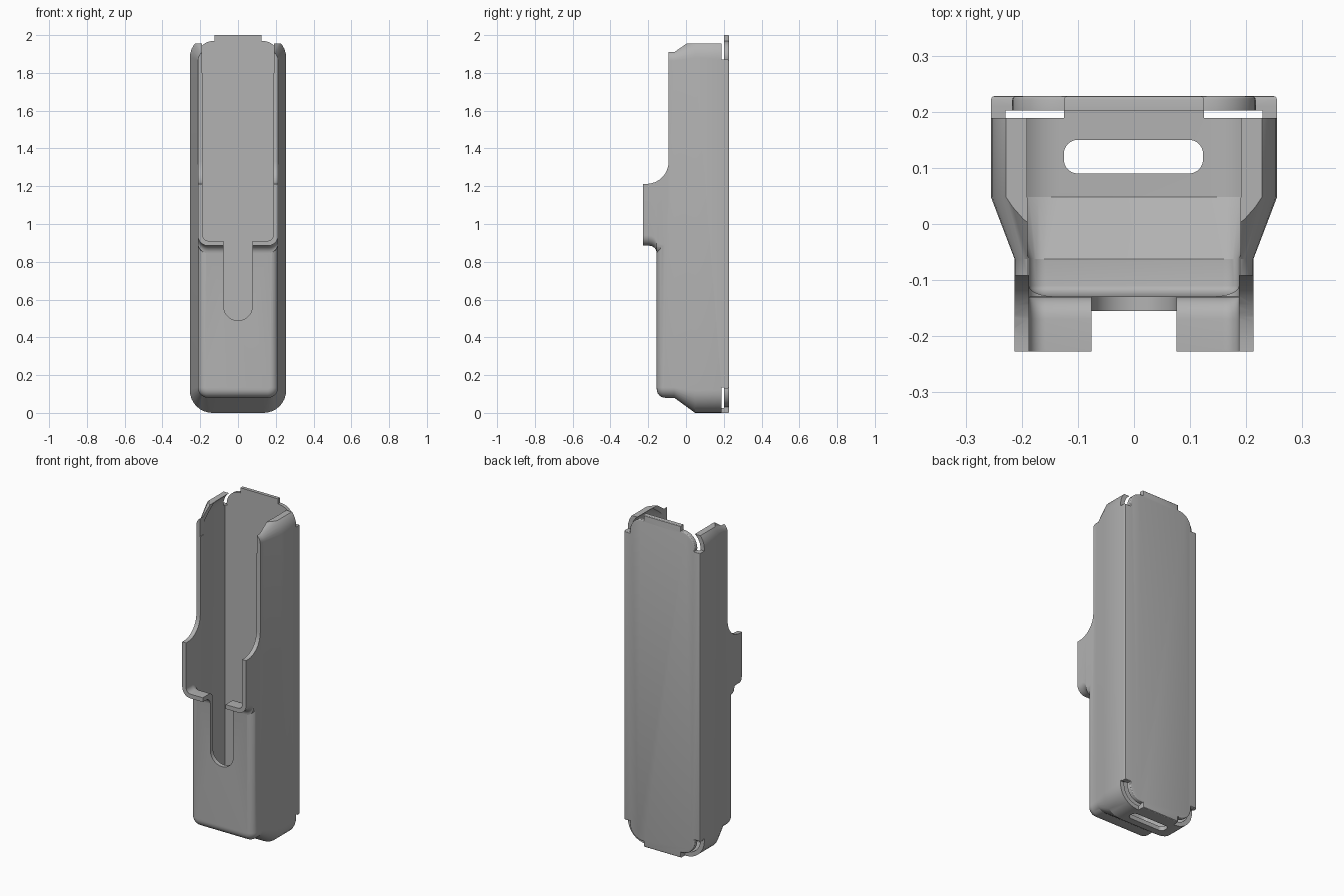
import bpy, bmesh, math

if "Cube" in bpy.data.objects:
    bpy.data.objects.remove(bpy.data.objects["Cube"], do_unlink=True)

grey = bpy.data.materials.new("plain grey")
grey.use_nodes = True
colour = (0.45, 0.45, 0.45, 1)
grey.diffuse_color = colour
grey.node_tree.nodes["Principled BSDF"].inputs["Base Color"].default_value = colour

WALL = 0.026


def arc(cx, cz, r, a0, a1, n=8):
    """Points on an arc, angles in degrees."""
    steps = [math.radians(a0 + (a1 - a0) * i / n) for i in range(n + 1)]
    return [(cx + r * math.cos(a), cz + r * math.sin(a)) for a in steps]


def rounded(x0, x1, z0, z1, r):
    pts = []
    for cx, cz, a in ((x1 - r, z1 - r, 0), (x0 + r, z1 - r, 90),
                      (x0 + r, z0 + r, 180), (x1 - r, z0 + r, 270)):
        pts += arc(cx, cz, r, a, a + 90)
    return pts


def loft(name, rings):
    """Closed solid through rings of 3D points."""
    bm = bmesh.new()
    rows = [[bm.verts.new(p) for p in ring] for ring in rings]
    n = len(rows[0])
    for a, b in zip(rows, rows[1:]):
        for i in range(n):
            j = (i + 1) % n
            bm.faces.new((a[i], a[j], b[j], b[i]))
    bm.faces.new(rows[0])
    bm.faces.new(rows[-1])
    bmesh.ops.recalc_face_normals(bm, faces=bm.faces)
    mesh = bpy.data.meshes.new(name)
    bm.to_mesh(mesh)
    bm.free()
    mesh.materials.append(grey)
    obj = bpy.data.objects.new(name, mesh)
    bpy.context.collection.objects.link(obj)
    return obj


def shell_loft(name, sections):
    """Rounded rectangles along y: (y, half width, bottom, top, radius)."""
    return loft(name, [[(x, y, z) for x, z in rounded(-w, w, z0, z1, r)]
                       for y, w, z0, z1, r in sections])


def prism(name, pts, axis, lo, hi):
    place = {"x": lambda p, d: (d, p[0], p[1]),
             "y": lambda p, d: (p[0], d, p[1]),
             "z": lambda p, d: (p[0], p[1], d)}[axis]
    return loft(name, [[place(p, d) for p in pts] for d in (lo, hi)])


def box(x0, x1, y0, y1, z0, z1):
    return prism("cutter", [(x0, y0), (x1, y0), (x1, y1), (x0, y1)], "z", z0, z1)


def combine(target, tool, operation="DIFFERENCE"):
    mod = target.modifiers.new("combine", "BOOLEAN")
    mod.object, mod.operation, mod.solver = tool, operation, "EXACT"
    bpy.context.view_layer.objects.active = target
    bpy.ops.object.modifier_apply(modifier=mod.name)
    bpy.data.objects.remove(tool, do_unlink=True)


def body_sections(back, t):
    """Wide back, tapering to a narrower front with rolled edges."""
    rows = [(back, 0.255, 0, 0.12), (0.048, 0.255, 0, 0.12), (-0.062, 0.213, 0.08, 0.055)]
    for i in range(7):
        a = math.pi / 2 * i / 6
        k = 0.045 * (1 - math.cos(a))
        rows.append((-0.11 - (0.045 - t) * math.sin(a), 0.213 - k, 0.08 + k, 0.055 - k))
    return [(y, w - t, z + t, 2 - z - t, max(r - t, 0.004)) for y, w, z, r in rows]


def wing_sections(y_front, t):
    """Forward collar with a fillet under its ledge."""
    rows = [(-0.1, 0.84)]
    for y, z in arc(-0.195 + t, 0.845, 0.04, 0, 90, 6):
        rows.append((y, z))
    rows.append((y_front, 0.885))
    return [(y, 0.213 - t, z + t, 1.92 - t, 0.055 - t) for y, z in rows]


# Outer shell with forward collar, hollowed out
body = shell_loft("holster_shell", body_sections(0.21, 0))
combine(body, shell_loft("collar", wing_sections(-0.227, 0)), "UNION")
combine(body, shell_loft("cavity", body_sections(0.202, WALL)))
combine(body, shell_loft("collar_cavity", wing_sections(-0.3, WALL)))

# Recessed front edge of the upper side walls
edge = arc(-0.21, 1.33, 0.118, 0, -90) + [(-0.4, 1.212), (-0.4, 2.2), (-0.092, 2.2)]
combine(body, prism("cutter", edge, "x", -0.5, 0.5))

# Open top
combine(body, box(-0.19, 0.19, -0.4, 0.202, 1.8, 2.2))
combine(body, box(-0.5, 0.5, -0.4, 0.4, 1.955, 2.2))

# Relief gaps beside the back plate
combine(body, box(-0.5, 0.5, 0.189, 0.4, 1.87, 2.3))
for x0, x1 in ((-0.5, -0.125), (0.125, 0.5)):
    combine(body, box(x0, x1, 0.189, 0.4, -0.2, 0.135))

# Front thumb slot and floor slot
slot = arc(0, 0.565, 0.076, 180, 360, 20) + [(0.076, 1.4), (-0.076, 1.4)]
combine(body, prism("cutter", slot, "y", -0.5, -0.1))
combine(body, prism("cutter", rounded(-0.125, 0.123, 0.09, 0.15, 0.025), "z", -0.1, 0.07))

# Back plate with end tabs and rounded shoulders
corner = [(0.255, 1.87), (0.215, 1.87)] + arc(0.13, 1.882, 0.087, 0, 90) + [(0.125, 1.969), (0.125, 2)]
top = corner + [(-x, z) for x, z in reversed(corner)]
outline = top + [(x, 2 - z) for x, z in reversed(top)]
plate = prism("back_plate", outline, "y", 0.202, 0.228)
bm = bmesh.new()
bm.from_mesh(plate.data)
rim = [e for e in bm.edges if all(v.co.y > 0.22 for v in e.verts)]
bmesh.ops.bevel(bm, geom=rim, offset=0.007, segments=3, profile=0.5, affect="EDGES")
bm.to_mesh(plate.data)
bm.free()
combine(body, plate, "UNION")

# Smooth rounded areas, crisp edges
bpy.ops.object.select_all(action="DESELECT")
body.select_set(True)
bpy.context.view_layer.objects.active = body
bpy.ops.object.shade_smooth_by_angle(angle=math.radians(28))
